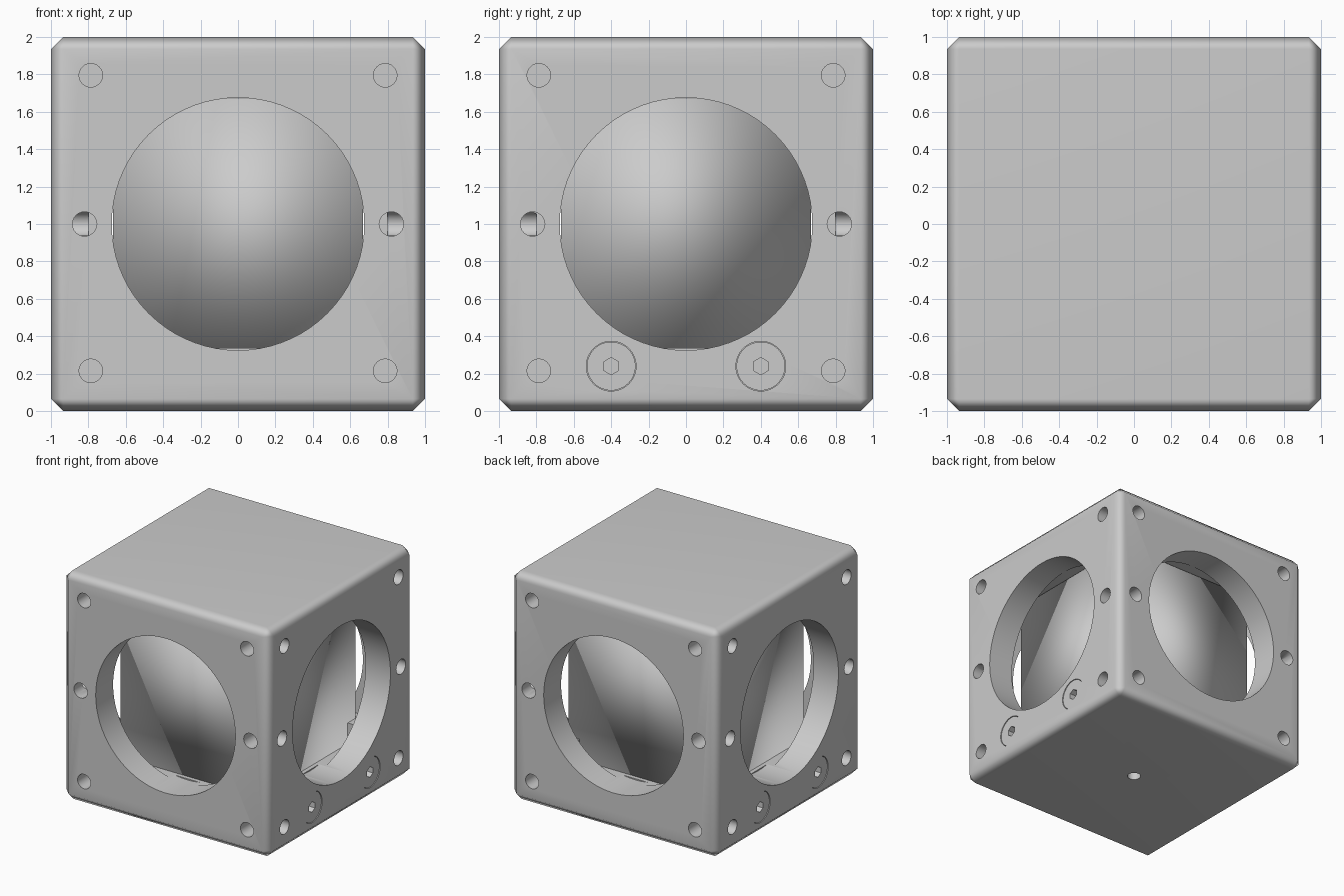
import bpy, bmesh, math
from mathutils import Matrix, Vector

if "Cube" in bpy.data.objects:
    bpy.data.objects.remove(bpy.data.objects["Cube"])


def mesh_object(name, bm):
    mesh = bpy.data.meshes.new(name)
    bm.normal_update()
    bm.to_mesh(mesh)
    bm.free()
    obj = bpy.data.objects.new(name, mesh)
    bpy.context.collection.objects.link(obj)
    return obj


def box(name, lo, hi):
    bm = bmesh.new()
    bmesh.ops.create_cube(bm, size=1)
    lo, hi = Vector(lo), Vector(hi)
    for v in bm.verts:
        v.co = Vector([(lo[i] + hi[i]) / 2 + v.co[i] * (hi[i] - lo[i]) for i in range(3)])
    return mesh_object(name, bm)


def rod(name, start, end, radius, segments=32):
    bm = bmesh.new()
    start, end = Vector(start), Vector(end)
    d = end - start
    m = Matrix.Translation((start + end) / 2) @ d.to_track_quat('Z', 'Y').to_matrix().to_4x4()
    bmesh.ops.create_cone(bm, cap_ends=True, segments=segments, radius1=radius,
                          radius2=radius, depth=d.length, matrix=m)
    return mesh_object(name, bm)


def apply(obj, mod):
    bpy.ops.object.select_all(action='DESELECT')
    bpy.context.view_layer.objects.active = obj
    obj.select_set(True)
    bpy.ops.object.modifier_apply(modifier=mod.name)


def cut(obj, cutter):
    mod = obj.modifiers.new("cut", 'BOOLEAN')
    mod.operation = 'DIFFERENCE'
    mod.solver = 'EXACT'
    mod.object = cutter
    apply(obj, mod)
    bpy.data.objects.remove(cutter, do_unlink=True)


def smooth(obj, degrees):
    bpy.ops.object.select_all(action='DESELECT')
    bpy.context.view_layer.objects.active = obj
    obj.select_set(True)
    bpy.ops.object.shade_smooth_by_angle(angle=math.radians(degrees))


def on_side(side, u, z, depth):
    """Point at u across a side face, at height z, depth units from the axis."""
    return Matrix.Rotation(side * math.pi / 2, 3, 'Z') @ Vector((u, -depth, z))


# chamfered housing with a square inner chamber
housing = box("housing", (-1, -1, 0), (1, 1, 2))
bevel = housing.modifiers.new("chamfer", 'BEVEL')
bevel.width = 0.065
bevel.segments = 1
apply(housing, bevel)
cut(housing, box("cutter", (-.76, -.76, .336), (.76, .76, 1.68)))

# port, corner holes and side holes in each of the four walls
for side in range(4):
    holes = [(0, 1, .675, .70, 72), (-.82, 1, .065, .80, 24), (.82, 1, .065, .80, 24)]
    holes += [(x, z, .063, .86, 24) for x in (-.787, .787) for z in (.215, 1.795)]
    for u, z, r, depth, seg in holes:
        cut(housing, rod("cutter", on_side(side, u, z, depth), on_side(side, u, z, 1.1), r, seg))

# screw pockets on the left and right walls, with socket screws in them
for side in (1, 3):
    for u in (-.4, .4):
        cut(housing, rod("cutter", on_side(side, u, .24, .88), on_side(side, u, .24, 1.1), .133, 48))
        screw = rod("socket_screw", on_side(side, u, .24, .88), on_side(side, u, .24, .995), .13, 48)
        cut(screw, rod("cutter", on_side(side, u, .24, .92), on_side(side, u, .24, 1.1), .046, 6))
        smooth(screw, 30)

# mounting hole underneath
cut(housing, rod("cutter", (0, 0, -.1), (0, 0, .25), .055))
smooth(housing, 50)
weighted = housing.modifiers.new("even_shading", 'WEIGHTED_NORMAL')
weighted.keep_sharp = True

# splitter cube made of two right-angle prisms meeting on the diagonal
a = .667
for name, corner in (("prism_front", (a, -a)), ("prism_back", (-a, a))):
    bm = bmesh.new()
    base = bm.faces.new([bm.verts.new((x, y, .338)) for x, y in ((-a, -a), corner, (a, a))])
    top = bmesh.ops.extrude_face_region(bm, geom=[base])
    bmesh.ops.translate(bm, vec=(0, 0, 1.334),
                        verts=[v for v in top["geom"] if isinstance(v, bmesh.types.BMVert)])
    bmesh.ops.recalc_face_normals(bm, faces=bm.faces)
    prism = mesh_object(name, bm)
    prism.data.shade_smooth()

# small corner clip holding the cube
box("corner_clip_side", (.668, .56, .336), (.75, .75, .52))
box("corner_clip_back", (.56, .668, .336), (.668, .75, .52))
